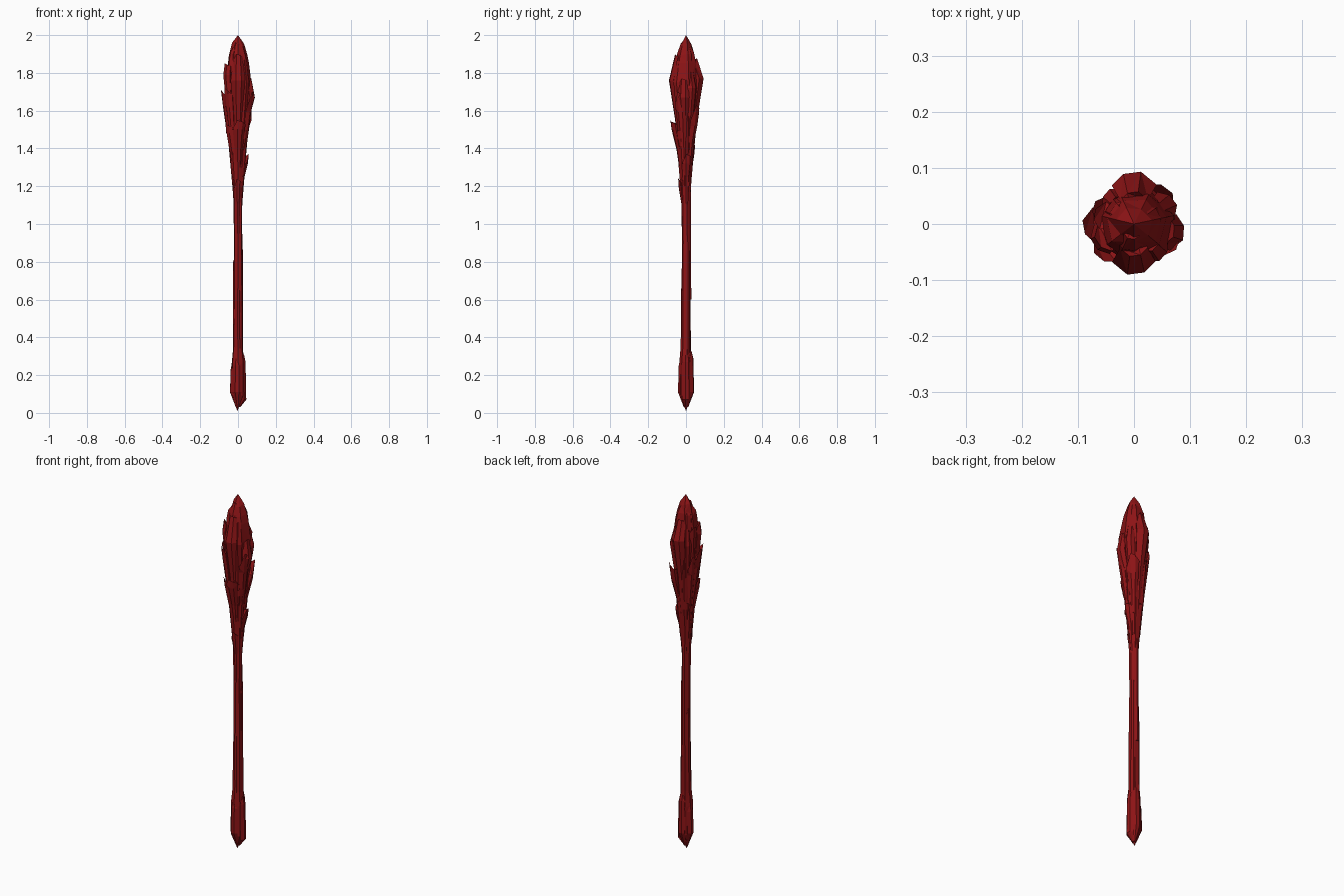
import bpy, bmesh, math, random

if "Cube" in bpy.data.objects:
    bpy.data.objects.remove(bpy.data.objects["Cube"])

random.seed(4)
red = bpy.data.materials.new("dark_red_crystal")
red.diffuse_color = (0.27, 0.007, 0.008, 1)
red.use_nodes = True
red.node_tree.nodes["Principled BSDF"].inputs["Base Color"].default_value = red.diffuse_color


def finish(name, bm):
    bmesh.ops.recalc_face_normals(bm, faces=bm.faces)
    mesh = bpy.data.meshes.new(name)
    bm.to_mesh(mesh)
    bm.free()
    mesh.materials.append(red)
    obj = bpy.data.objects.new(name, mesh)
    bpy.context.collection.objects.link(obj)


def polar(r, deg, z):
    a = math.radians(deg)
    return (r * math.cos(a), r * math.sin(a), z)


def bridge(bm, rings):
    for lo, hi in zip(rings, rings[1:]):
        n = len(lo)
        for i in range(n):
            j = (i + 1) % n
            bm.faces.new((lo[i], lo[j], hi[j], hi[i]))


def core(name, profile, bottom, top, sides=7):
    """Uneven faceted spindle ending in two points."""
    bm = bmesh.new()
    rings = []
    for r, z in profile:
        rings.append([bm.verts.new(polar(r * random.uniform(0.93, 1.07), 360 * i / sides + 12,
                                         z + random.uniform(-0.012, 0.012))) for i in range(sides)])
    bridge(bm, rings)
    for ring, z in ((rings[0], bottom), (rings[-1], top)):
        tip = bm.verts.new((-0.004 if z < 1 else 0, 0, z))
        for i in range(sides):
            bm.faces.new((ring[i], ring[(i + 1) % sides], tip))
    bmesh.ops.triangulate(bm, faces=bm.faces)
    finish(name, bm)


def shard(name, deg, width, profile, slope=0.03):
    """Ridged splinter lying on the core, with a slanted broken top."""
    bm = bmesh.new()
    rings = []
    for k, (r, z) in enumerate(profile):
        s = slope if k == len(profile) - 1 else 0
        rings.append([bm.verts.new(p) for p in (
            polar(0.004, deg, z - s),
            polar(r * 0.86, deg - width, z - 1.6 * s),
            polar(r, deg - width * 0.25, z),
            polar(r * 0.97, deg + width * 0.4, z - 0.3 * s),
            polar(r * 0.84, deg + width, z - 0.7 * s))])
    bridge(bm, rings)
    bm.faces.new(rings[0])
    bm.faces.new(rings[-1])
    bmesh.ops.triangulate(bm, faces=bm.faces)
    finish(name, bm)


# Core running through pommel, shaft and head
core("shaft_core", [(0.035, 0.1), (0.035, 0.26), (0.027, 0.34), (0.025, 0.6), (0.022, 0.9),
                    (0.024, 1.12), (0.034, 1.25), (0.045, 1.4), (0.06, 1.57), (0.07, 1.74),
                    (0.056, 1.85), (0.047, 1.9), (0.031, 1.95)], 0.01, 2.0)

# Pommel splinters
for i, (deg, top) in enumerate([(5, 0.31), (75, 0.33), (175, 0.27), (260, 0.29)]):
    low = 0.07 if i == 0 else 0.11
    shard(f"pommel_shard_{i}", deg, 40, [(0.012, 0.03), (0.044, low), (0.04, top - 0.04), (0.032, top)])

# Thin splinters along the shaft
for i, (deg, z0, z1) in enumerate([(165, 0.25, 0.81), (275, 0.3, 0.66), (30, 0.3, 0.95), (95, 0.6, 1.2)]):
    shard(f"shaft_shard_{i}", deg, 38, [(0.028, z0), (0.027, z1 - 0.1), (0.026, z1)])

# Lower head splinters: angle, half width, bottom, top, top radius
lower = [(10, 35, 1.1, 1.37, 0.057), (270, 34, 0.95, 1.24, 0.042), (120, 30, 1.1, 1.42, 0.052),
         (215, 30, 1.15, 1.53, 0.074), (275, 30, 1.2, 1.55, 0.083), (320, 28, 1.2, 1.5, 0.062)]
for i, (deg, w, z0, z1, r) in enumerate(lower):
    shard(f"lower_head_shard_{i}", deg, w, [(0.022, z0), (r * 0.6, z0 * 0.45 + z1 * 0.55),
                                            (r * 0.92, z1 - 0.05), (r, z1)])

# Middle head splinters flaring out to broken tops
middle = [(182, 24, 1.72, 0.092), (155, 22, 1.68, 0.08), (222, 24, 1.72, 0.088),
          (45, 26, 1.63, 0.088), (335, 26, 1.7, 0.088)]
for i, (deg, w, z1, r) in enumerate(middle):
    shard(f"middle_head_shard_{i}", deg, w, [(0.03, 1.2), (0.05, 1.42), (r * 0.85, z1 - 0.11), (r, z1)], 0.05)

# Upper head splinters bulging, then closing toward the tip
upper = [(90, 30, 1.77, 0.094, 1.88), (270, 30, 1.76, 0.091, 1.9), (348, 25, 1.67, 0.092, 1.77),
         (30, 24, 1.72, 0.084, 1.82), (205, 26, 1.79, 0.082, 1.85), (165, 24, 1.77, 0.07, 1.84),
         (310, 24, 1.75, 0.08, 1.87), (130, 22, 1.74, 0.076, 1.83)]
for i, (deg, w, zb, r, z1) in enumerate(upper):
    end = 0.074 if z1 in (1.77, 1.84, 1.85) else 0.058
    shard(f"upper_head_shard_{i}", deg, w, [(0.035, 1.3), (0.058, 1.55), (r, zb), (end, z1)], 0.02)

# Tip splinters
for i, (deg, z1) in enumerate([(20, 1.95), (140, 1.94), (255, 1.96)]):
    shard(f"tip_shard_{i}", deg, 40, [(0.05, 1.7), (0.058, 1.82), (0.049, 1.9), (0.028, z1)], 0.01)
